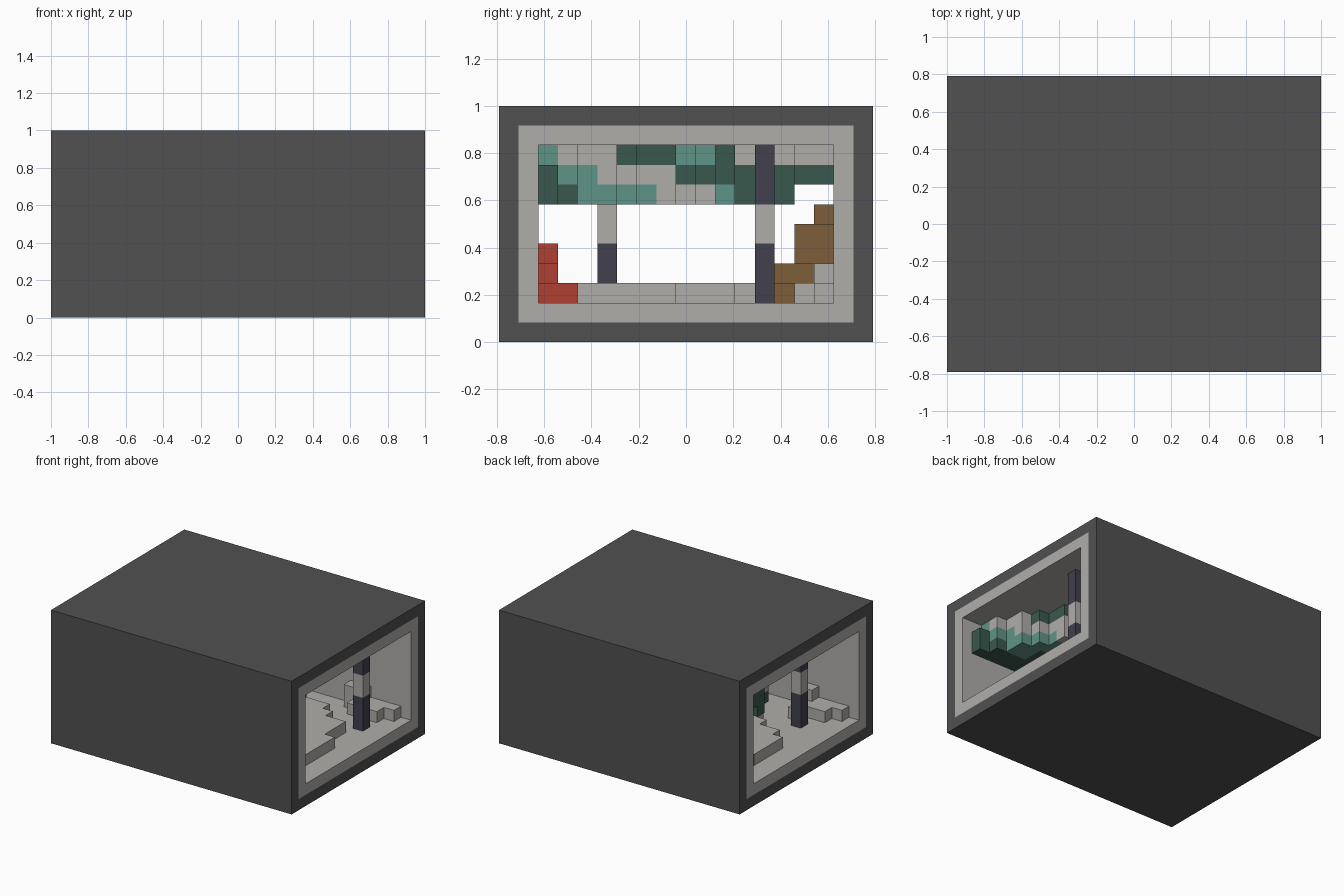
import bpy
import bmesh
import random

random.seed(4)
cube = bpy.data.objects.get("Cube")
if cube:
    bpy.data.objects.remove(cube, do_unlink=True)

V = 1 / 12                      # edge of one block
WALL, FLOOR = -7.5 * V, 2 * V   # inner corner of the tunnel


def material(name, rgb):
    m = bpy.data.materials.new(name)
    m.use_nodes = True
    m.diffuse_color = (*rgb, 1)
    bsdf = m.node_tree.nodes["Principled BSDF"]
    bsdf.inputs["Base Color"].default_value = (*rgb, 1)
    bsdf.inputs["Roughness"].default_value = 0.9
    return m


MATS = {
    "K": material("dark grey", (0.082, 0.082, 0.082)),
    "G": material("light grey", (0.434, 0.423, 0.402)),
    "L": material("light teal", (0.114, 0.296, 0.242)),
    "D": material("dark green", (0.042, 0.098, 0.074)),
    "N": material("navy", (0.053, 0.051, 0.074)),
    "B": material("brown", (0.209, 0.114, 0.042)),
    "R": material("red", (0.434, 0.051, 0.032)),
}
KEYS = list(MATS)


def finish(name, bm):
    bmesh.ops.remove_doubles(bm, verts=bm.verts, dist=1e-5)
    mesh = bpy.data.meshes.new(name)
    bm.to_mesh(mesh)
    bm.free()
    for m in MATS.values():
        mesh.materials.append(m)
    obj = bpy.data.objects.new(name, mesh)
    bpy.context.collection.objects.link(obj)
    return obj


def blocks(name, cells):
    """Block mesh from {(along x, across y, up z): colour key}, outer faces only."""
    bm = bmesh.new()
    for cell, key in cells.items():
        for axis in range(3):
            for side in (0, 1):
                near = list(cell)
                near[axis] += 2 * side - 1
                if tuple(near) in cells:
                    continue
                u, w = (axis + 1) % 3, (axis + 2) % 3
                ring = []
                for a, b in ((0, 0), (1, 0), (1, 1), (0, 1)):
                    p = list(cell)
                    p[axis] += side
                    p[u] += a
                    p[w] += b
                    ring.append(bm.verts.new((-1 + p[0] * V, WALL + p[1] * V, FLOOR + p[2] * V)))
                face = bm.faces.new(ring if side else ring[::-1])
                face.material_index = KEYS.index(key)
    return finish(name, bm)


# Tunnel: dark shell with a light lining, open at both ends
bm = bmesh.new()
loops = []
for inset in range(3):
    y, lo, hi = (9.5 - inset) * V, inset * V, 1 - inset * V
    corners = ((-y, lo), (y, lo), (y, hi), (-y, hi))
    loops.append([[bm.verts.new((x, *c)) for c in corners] for x in (-1, 1)])
strips = [(loops[0][0], loops[0][1], "K"), (loops[2][1], loops[2][0], "G")]
for inset, key in ((0, "K"), (1, "G")):
    strips.append((loops[inset + 1][0], loops[inset][0], key))
    strips.append((loops[inset][1], loops[inset + 1][1], key))
for a, b, key in strips:
    for k in range(4):
        n = (k + 1) % 4
        f = bm.faces.new((a[k], a[n], b[n], b[k]))
        f.material_index = KEYS.index(key)
finish("tunnel_shell", bm)

# Banded pillars
for name, i, c in (("right_pillar", 21, 11), ("left_pillar", 3, 3)):
    blocks(name, {(i, c, j): key for j, key in enumerate("NNNGGNNN")})

# Hanging ceiling mass, running diagonally across the tunnel
ROWS = {7: "LGGGDDDLLDGDGGG", 6: "DLLGGGGDDDDDDDD", 5: "DDLLLLGGGLDDD.."}
hanging = {}
for j, row in ROWS.items():
    for c, key in enumerate(row):
        if key == ".":
            continue
        front = 22 - round(0.75 * c)
        if j == 7 and c == 0:
            front -= 1
        back = max(1, 10 - round(0.75 * c))
        for i in range(back, front + 1):
            if i > front - 2:
                hanging[i, c, j] = key
            else:
                hanging[i, c, j] = "D" if j == 5 else random.choice("DDLG")
blocks("hanging_mass", hanging)

# Raised floor mass, one block high, skewed the same way
fronts = (19, 19, 21, 21, 21, 21, 21, 20, 20, 20, 18, 17, 14, 12, 11)
backs = (11, 10, 9, 9, 8, 6, 5, 3, 2, 2, 2, 2, 2, 2, 2)
ground = {}
for c, (back, front) in enumerate(zip(backs, fronts)):
    for i in range(back, front + 1):
        ground[i, c, 0] = "R" if c < 2 else "B" if c == 12 else "G"
blocks("floor_mass", ground)

# Red heap along one wall
blocks("red_heap", {(i, 0, j): "R" for j in (1, 2) for i in range(12, 20 - j)})

# Brown ledge climbing the other wall
ledge = {}
for c, levels in ((12, (1,)), (13, (1, 2, 3)), (14, (1, 2, 3, 4))):
    for j in levels:
        for i in range(3, 14 - j // 2):
            ledge[i, c, j] = "B"
blocks("brown_ledge", ledge)

# Rubble beside each pillar, the second pile turned half round
pile = [(22, 14, 0), (21, 14, 0), (21, 13, 0), (20, 13, 0), (19, 13, 0), (19, 14, 0),
        (20, 14, 0), (18, 14, 0), (19, 12, 0), (19, 14, 1), (18, 14, 1)]
blocks("right_rubble", {p: "G" for p in pile if p[1] > 12})
blocks("left_rubble", {(23 - i, 14 - c, j): "G" for i, c, j in pile})
